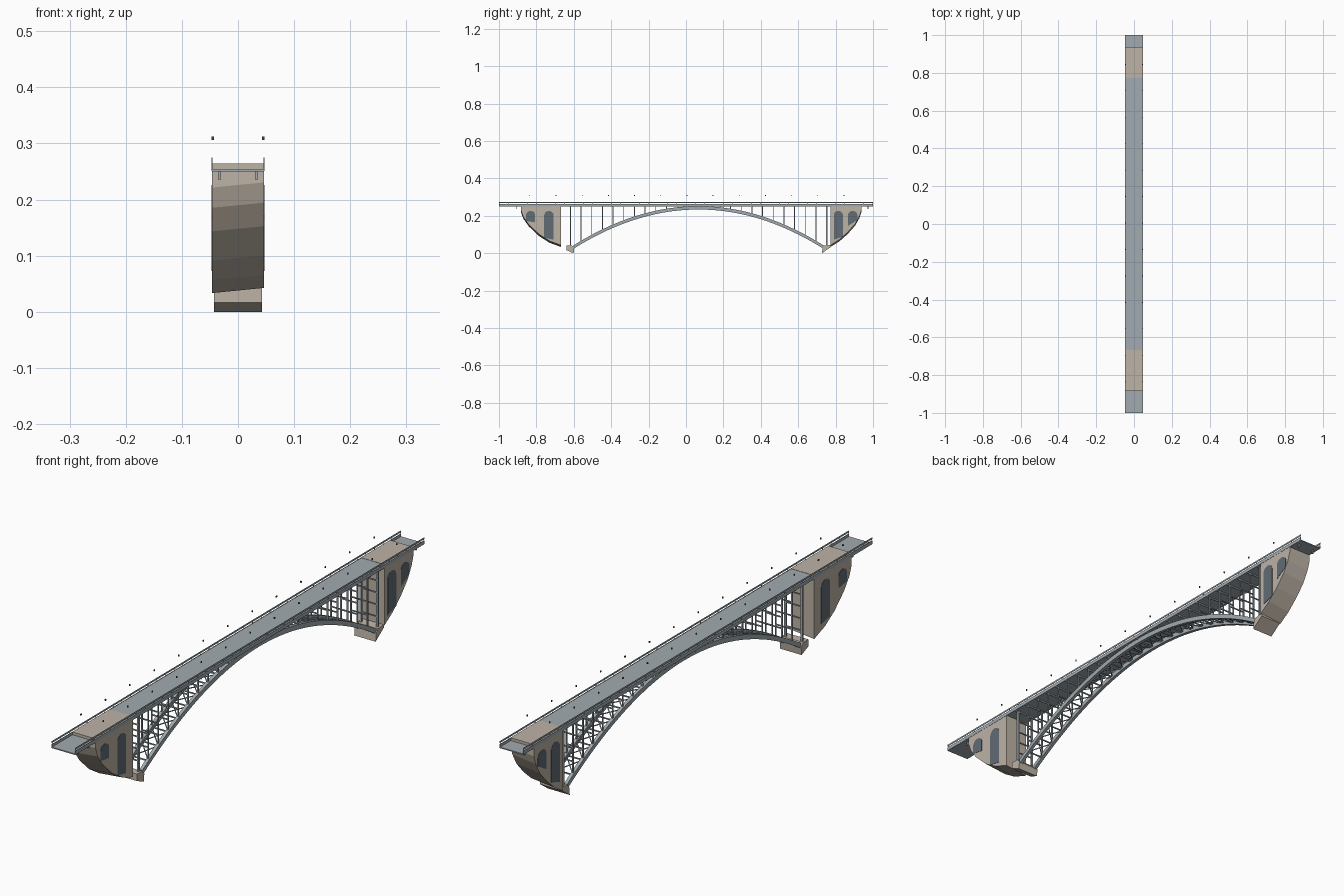
import bpy
import bmesh
import math
from mathutils import Vector

if "Cube" in bpy.data.objects:
    bpy.data.objects.remove(bpy.data.objects["Cube"])


def material(name, rgb):
    m = bpy.data.materials.new(name)
    m.use_nodes = True
    m.diffuse_color = (*rgb, 1)
    m.node_tree.nodes["Principled BSDF"].inputs["Base Color"].default_value = (*rgb, 1)
    return m


STEEL = material("grey_steel", (0.36, 0.41, 0.44))
STONE = material("beige_stone", (0.51, 0.45, 0.38))
SLATE = material("slate_opening", (0.12, 0.15, 0.175))
DARK = material("dark_metal", (0.06, 0.065, 0.07))

HALF = 0.0465       # half width of the bridge
RIB_X = 0.033       # rib and column offset
MID = 0.067         # centre of the arch along y
SPAN = 0.67         # half span of the arch
DECK_LOW = 0.253
DECK_TOP = 0.264
SIDES = (-1, 1)


def finish(bm, name, mat):
    bmesh.ops.recalc_face_normals(bm, faces=bm.faces)
    mesh = bpy.data.meshes.new(name)
    bm.to_mesh(mesh)
    bm.free()
    mesh.materials.append(mat)
    ob = bpy.data.objects.new(name, mesh)
    bpy.context.collection.objects.link(ob)
    return ob


def add_box(bm, lo, hi):
    verts = bmesh.ops.create_cube(bm, size=1)["verts"]
    lo, hi = Vector(lo), Vector(hi)
    for v in verts:
        v.co = (lo + hi) / 2 + v.co * (hi - lo)


def add_bar(bm, a, b, size):
    """Square bar between two points."""
    a, b = Vector(a), Vector(b)
    turn = (b - a).to_track_quat("Z", "Y")
    for v in bmesh.ops.create_cube(bm, size=1)["verts"]:
        scaled = Vector((v.co.x * size, v.co.y * size, v.co.z * (b - a).length))
        v.co = (a + b) / 2 + turn @ scaled


def add_prism(bm, profile, x0, x1):
    """Extrude a (y, z) outline along x."""
    face = bm.faces.new([bm.verts.new((x0, y, z)) for y, z in profile])
    new = bmesh.ops.extrude_face_region(bm, geom=[face])["geom"]
    for v in new:
        if isinstance(v, bmesh.types.BMVert):
            v.co.x = x1


def arch_z(y):
    return 0.243 - 0.211 * ((y - MID) / SPAN) ** 2


# Deck, with lower floors at both ends and edge girders
bm = bmesh.new()
add_box(bm, (-HALF, -0.668, DECK_LOW), (HALF, 0.772, DECK_TOP - 0.001))
finish(bm, "main_deck", STEEL)
bm = bmesh.new()
for y0, y1 in ((-1, -0.88), (0.935, 1)):
    add_box(bm, (-HALF, y0, DECK_LOW - 0.003), (HALF, y1, DECK_LOW + 0.001))
finish(bm, "end_floors", STEEL)
bm = bmesh.new()
for s in SIDES:
    add_box(bm, (s * HALF - 0.0008, -1, DECK_LOW - 0.002),
            (s * HALF + 0.0008, 1, DECK_TOP))
finish(bm, "edge_girders", STEEL)

# Handrails
bm = bmesh.new()
for s in SIDES:
    add_box(bm, (s * HALF - 0.0008, -1, 0.269), (s * HALF + 0.0008, 1, 0.275))
    for i in range(41):
        y = -0.998 + i * 0.0499
        add_box(bm, (s * HALF - 0.0007, y - 0.0007, DECK_TOP - 0.002),
                (s * HALF + 0.0007, y + 0.0007, 0.27))
finish(bm, "handrails", STEEL)

# Lamp heads along both edges
bm = bmesh.new()
for s in SIDES:
    for i in range(13):
        y = -0.835 + i * 0.14
        add_box(bm, (s * 0.045 - 0.0018, y - 0.002, 0.3065),
                (s * 0.045 + 0.0018, y + 0.002, 0.312))
finish(bm, "lamp_heads", DARK)

# Stone abutments: lower curve runs from the inner face to the outer face
FRONT_CURVE = [(-0.668, 0.038), (-0.73, 0.061), (-0.785, 0.096),
               (-0.84, 0.148), (-0.87, 0.19), (-0.883, 0.226)]
BACK_CURVE = [(0.772, 0.038), (0.82, 0.068), (0.865, 0.108),
              (0.905, 0.153), (0.928, 0.195), (0.938, 0.226)]


def curve_z(curve, y):
    for (ya, za), (yb, zb) in zip(curve, curve[1:]):
        if min(ya, yb) <= y <= max(ya, yb):
            return za + (zb - za) * (y - ya) / (yb - ya)
    return 0


for name, curve in (("front", FRONT_CURVE), ("back", BACK_CURVE)):
    bm = bmesh.new()
    outline = curve + [(curve[-1][0], DECK_TOP), (curve[0][0], DECK_TOP)]
    add_prism(bm, outline, -HALF, HALF)
    for v in bm.verts:      # sloping ground line across the width
        if v.co.z < DECK_LOW:
            v.co.z += 0.1 * v.co.x
    finish(bm, name + "_abutment", STONE)

# Round-headed openings as thin plates on the abutment sides
bm = bmesh.new()
for curve, y0, y1, bottom in ((FRONT_CURVE, -0.855, -0.806, 0.165),
                              (FRONT_CURVE, -0.758, -0.708, 0.073),
                              (BACK_CURVE, 0.79, 0.839, 0.073),
                              (BACK_CURVE, 0.866, 0.916, 0.147)):
    r = (y1 - y0) / 2
    rise = 0.022
    arc = [((y0 + y1) / 2 + r * math.cos(math.pi * i / 10),
            0.226 - rise + rise * math.sin(math.pi * i / 10)) for i in range(11)]
    base = [(y, max(bottom, curve_z(curve, y) + 0.004)) for y in (y0, y1)]
    for s in SIDES:
        add_prism(bm, arc + base, s * (HALF - 0.001), s * (HALF + 0.001))
finish(bm, "arched_openings", SLATE)

# Springing blocks at the feet of the arch
bm = bmesh.new()
add_prism(bm, [(-0.64, 0.042), (-0.61, 0.042), (-0.598, 0.028),
               (-0.601, 0.0), (-0.64, 0.017)], -0.043, 0.043)
add_prism(bm, [(0.775, 0.045), (0.74, 0.042), (0.73, 0.028),
               (0.727, 0.0), (0.775, 0.034)], -0.043, 0.043)
finish(bm, "springing_blocks", STONE)

# Twin arch ribs
STEPS = 48
ys = [MID - SPAN + 2 * SPAN * i / STEPS for i in range(STEPS + 1)]
bm = bmesh.new()
for s in SIDES:
    top = [(y, arch_z(y) + 0.009) for y in ys]
    low = [(y, arch_z(y) - 0.009) for y in reversed(ys)]
    add_prism(bm, top + low, s * RIB_X - 0.006, s * RIB_X + 0.006)
finish(bm, "arch_ribs", STEEL)

# Spandrel columns, with cross bars on the taller pairs
bents = [-0.618 + i * 1.37 / 24 for i in range(25)]
bm = bmesh.new()
for i, y in enumerate(bents):
    foot = max(arch_z(y), 0.036)
    w = 0.0035 if i in (0, 24) else 0.0022
    add_box(bm, (-HALF, y - 0.0015, DECK_LOW - 0.005), (HALF, y + 0.0015, DECK_LOW))
    if DECK_LOW - foot < 0.015:
        continue
    for s in SIDES:
        add_box(bm, (s * RIB_X - w, y - w, foot), (s * RIB_X + w, y + w, DECK_LOW))
    rows = int((DECK_LOW - foot) / 0.05)
    for k in range(1, rows + 1):
        z = DECK_LOW - (DECK_LOW - foot) * k / (rows + 1)
        add_bar(bm, (-RIB_X, y, z), (RIB_X, y, z), 0.004)
finish(bm, "spandrel_columns", STEEL)

# Short posts under the end floors
bm = bmesh.new()
for y in (-0.905, 0.973):
    for s in SIDES:
        add_box(bm, (s * RIB_X - 0.0025, y - 0.0025, 0.236),
                (s * RIB_X + 0.0025, y + 0.0025, DECK_LOW))
finish(bm, "end_posts", STEEL)

# Cross bracing between the ribs
bm = bmesh.new()
nodes = [y for y in bents if abs(y - MID) < SPAN]
for y in nodes:
    add_bar(bm, (-RIB_X, y, arch_z(y)), (RIB_X, y, arch_z(y)), 0.004)
for a, b in zip(nodes, nodes[1:]):
    for s in SIDES:
        add_bar(bm, (-s * RIB_X, a, arch_z(a)), (s * RIB_X, b, arch_z(b)), 0.003)
finish(bm, "arch_bracing", STEEL)
